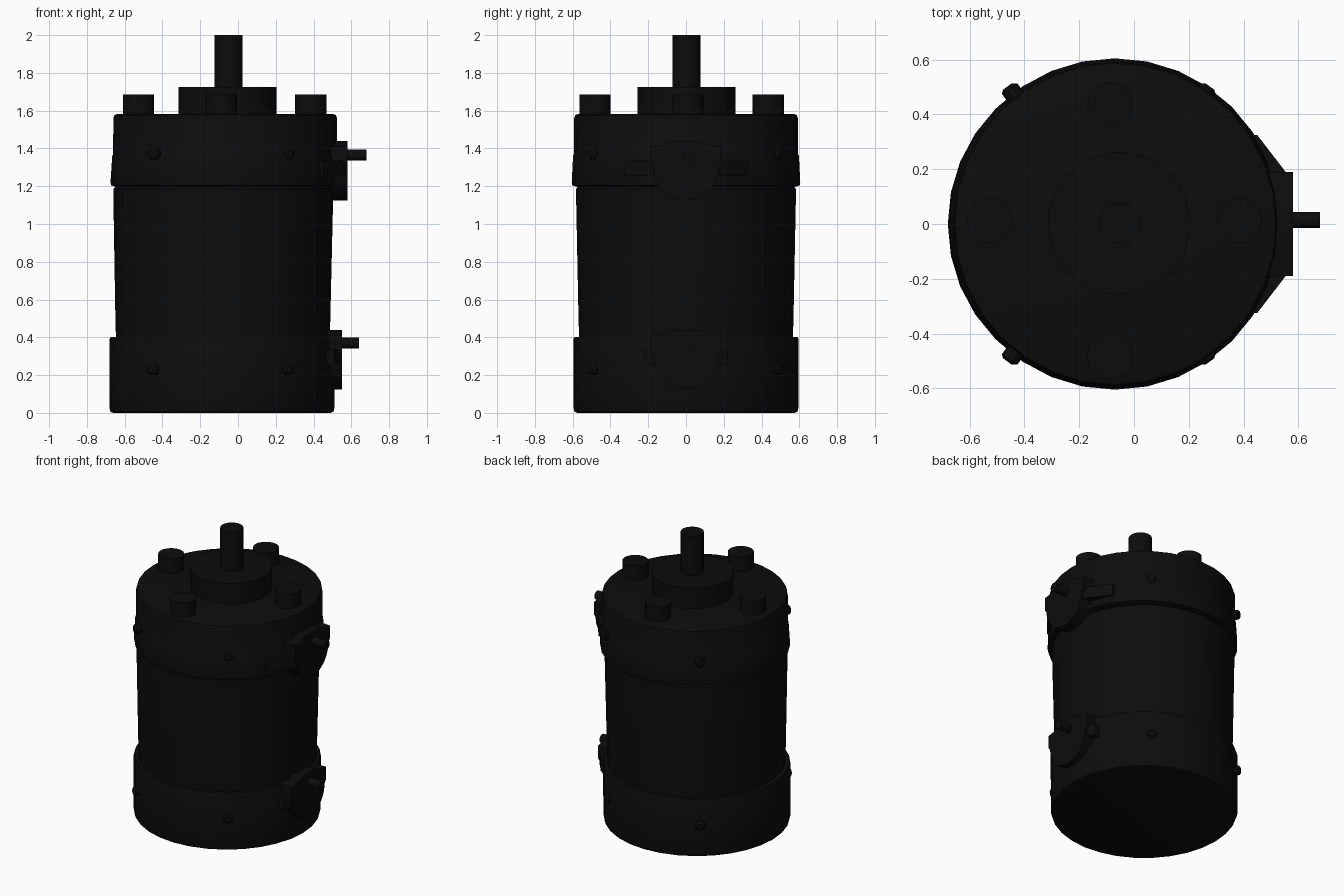
import bpy, bmesh, math
from mathutils import Vector, Matrix

if "Cube" in bpy.data.objects:
    bpy.data.objects.remove(bpy.data.objects["Cube"])

black = bpy.data.materials.new("near_black")
black.diffuse_color = (0.0038, 0.0038, 0.0038, 1)
black.use_nodes = True
black.node_tree.nodes["Principled BSDF"].inputs["Base Color"].default_value = black.diffuse_color


def finish(name, bm, angle=35):
    bmesh.ops.recalc_face_normals(bm, faces=bm.faces)
    me = bpy.data.meshes.new(name)
    bm.to_mesh(me)
    bm.free()
    me.materials.append(black)
    ob = bpy.data.objects.new(name, me)
    bpy.context.collection.objects.link(ob)
    bpy.ops.object.select_all(action='DESELECT')
    ob.select_set(True)
    bpy.context.view_layer.objects.active = ob
    bpy.ops.object.shade_smooth_by_angle(angle=math.radians(angle))
    return ob


def turned(name, profile, origin=(0, 0, 0), axis=(0, 0, 1), sides=32):
    """Capped solid of revolution; profile is (radius, height, optional x shift)."""
    bm = bmesh.new()
    rot = Vector((0, 0, 1)).rotation_difference(Vector(axis)).to_matrix().to_4x4()
    rings = []
    for r, h, *dx in profile:
        s = dx[0] if dx else 0
        rings.append([bm.verts.new((s + r * math.cos(2 * math.pi * i / sides),
                                    r * math.sin(2 * math.pi * i / sides), h))
                      for i in range(sides)])
    for a, b in zip(rings, rings[1:]):
        for i in range(sides):
            j = (i + 1) % sides
            bm.faces.new((a[i], a[j], b[j], b[i]))
    bm.faces.new(rings[0])
    bm.faces.new(rings[-1])
    bm.transform(Matrix.Translation(origin) @ rot)
    return finish(name, bm)


def prism(name, points, move):
    """Closed outline pushed along a vector."""
    bm = bmesh.new()
    f = bm.faces.new([bm.verts.new(p) for p in points])
    ext = bmesh.ops.extrude_face_region(bm, geom=[f])
    bmesh.ops.translate(bm, vec=move,
                        verts=[v for v in ext["geom"] if isinstance(v, bmesh.types.BMVert)])
    return finish(name, bm)


# Main can: bottom cap, tapered housing, top cap (axis leans slightly)
turned("bottom_cap", [(0.575, 0, -0.085), (0.59, 0.006, -0.085), (0.595, 0.025, -0.085),
                      (0.596, 0.39, -0.083), (0.59, 0.402, -0.083)])
turned("housing", [(0.566, 0.38, -0.08), (0.57, 0.55, -0.08), (0.582, 1.15, -0.078),
                   (0.582, 1.185, -0.078), (0.57, 1.2, -0.078), (0.57, 1.22, -0.078)])
turned("top_cap", [(0.575, 1.196, -0.07), (0.602, 1.205, -0.07), (0.605, 1.22, -0.07),
                   (0.598, 1.36, -0.068), (0.593, 1.37, -0.068), (0.592, 1.56, -0.068),
                   (0.587, 1.576, -0.068), (0.572, 1.582, -0.068)])

# Hub and drive shaft
turned("hub", [(0.26, 1.57), (0.26, 1.725)], (-0.055, 0.003, 0))
turned("shaft", [(0.074, 1.7), (0.074, 2.0)], (-0.05, 0.003, 0), sides=20)

# Bolts on the top face
for i, (x, y) in enumerate([(-0.527, 0.012), (0.385, 0.012), (-0.088, 0.436), (-0.088, -0.482)]):
    turned(f"top_bolt_{i}", [(0.083, 1.57), (0.083, 1.685)], (x, y, 0), sides=20)

# Small screws round both caps
for name, cx, z in (("upper", -0.09, 1.37), ("lower", -0.095, 0.23)):
    for sx in (-1, 1):
        for sy in (-1, 1):
            d = Vector((sx * 0.355, sy * 0.485, 0)).normalized()
            turned(f"{name}_screw_{sx}_{sy}", [(0.032, 0.55), (0.032, 0.612), (0.02, 0.622)],
                   (cx, 0, z), d, 10)

# Terminals: shield-shaped boss, side ears and a pin, on both caps
for name, x, top, ear_y, ear_x, pin_z, pin_end in (
        ("upper", 0.58, 1.44, 0.325, 0.45, 1.365, 0.68),
        ("lower", 0.55, 0.44, 0.22, 0.51, 0.37, 0.64)):
    c = top - 0.14
    outline = [(0.4, 0.08, top), (0.4, 0.12, top - 0.02), (0.4, 0.19, top - 0.03),
               (0.4, 0.19, c + 0.02)]
    outline += [(0.4, 0.175 * math.cos(a), c - 0.175 * math.sin(a))
                for a in [math.pi * k / 12 for k in range(13)]]
    outline += [(p[0], -p[1], p[2]) for p in reversed(outline[:4])]
    prism(name + "_terminal_boss", outline, (x - 0.4, 0, 0))
    z0 = top - 0.185
    prism(name + "_terminal_ears",
          [(0.3, -ear_y, z0), (ear_x, -ear_y, z0), (x - 0.003, -0.16, z0),
           (x - 0.003, 0.16, z0), (ear_x, ear_y, z0), (0.3, ear_y, z0)], (0, 0, 0.08))
    turned(name + "_terminal_pin", [(0.03, 0), (0.03, pin_end - 0.5)],
           (0.5, 0.015, pin_z), (1, 0, 0), 14)
